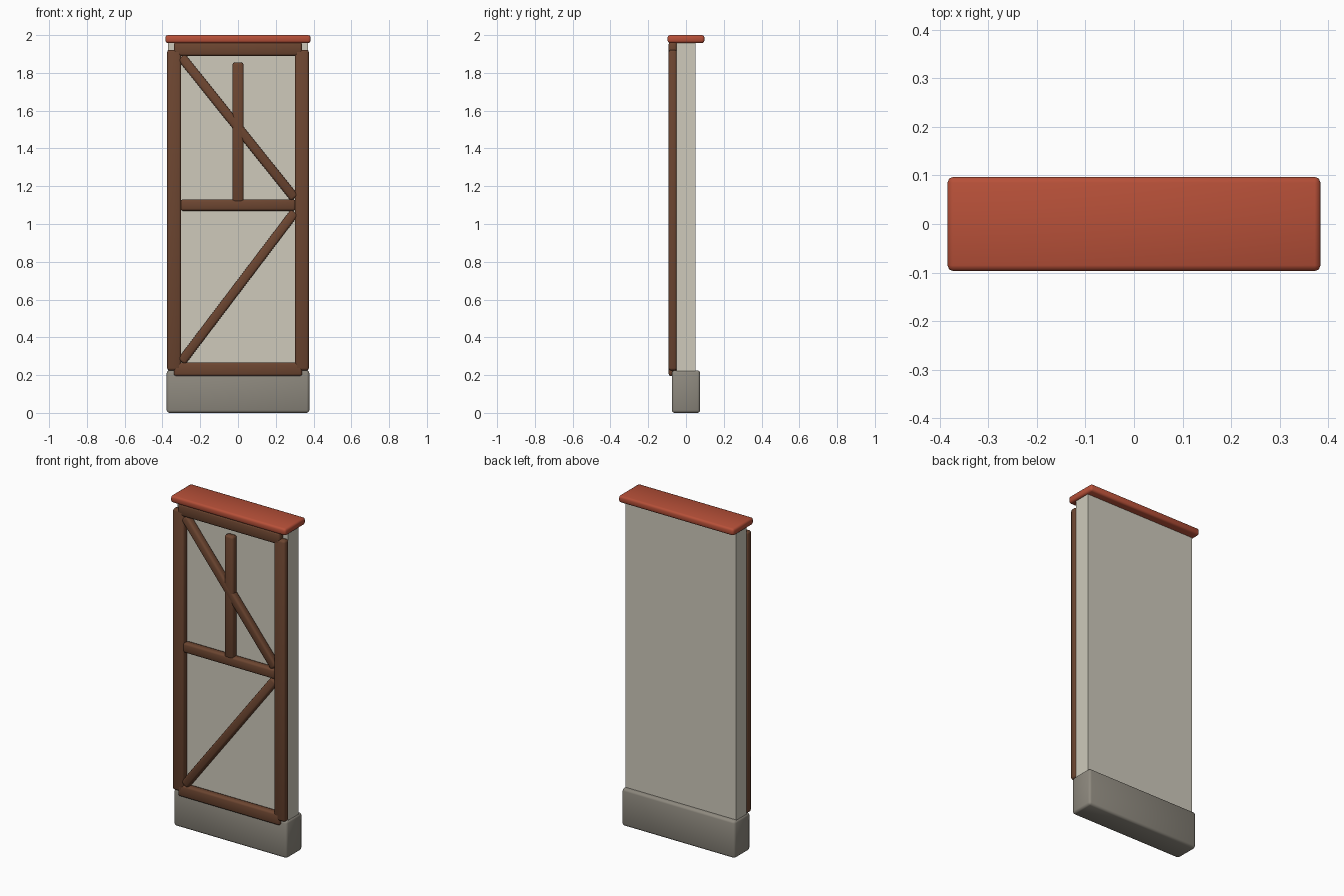
import bpy
from math import atan2, hypot
from mathutils import Vector

cube = bpy.data.objects.get("Cube")
if cube:
    bpy.data.objects.remove(cube, do_unlink=True)


def material(name, rgb):
    mat = bpy.data.materials.new(name)
    mat.use_nodes = True
    mat.diffuse_color = (*rgb, 1)
    mat.node_tree.nodes["Principled BSDF"].inputs["Base Color"].default_value = (*rgb, 1)
    return mat


PLASTER = material("plaster", (0.62, 0.59, 0.50))
STONE = material("grey stone", (0.27, 0.25, 0.21))
WOOD = material("brown wood", (0.15, 0.06, 0.03))
TILE = material("red tile", (0.47, 0.08, 0.04))


def block(name, size, centre, mat, bevel=0.0, turn=0.0):
    """Box of a given size, turned about y, with optional soft edges."""
    bpy.ops.mesh.primitive_cube_add(size=1, location=centre)
    obj = bpy.context.object
    obj.name = name
    obj.data.transform(obj.matrix_world.Diagonal(Vector((*size, 1))))
    obj.rotation_euler.y = turn
    obj.data.materials.append(mat)
    if bevel:
        mod = obj.modifiers.new("soft edges", "BEVEL")
        mod.width = bevel
        mod.segments = 2
        bpy.ops.object.shade_smooth()
    return obj


def beam(name, start, end, width):
    """Timber between two (x, z) points on the front of the wall."""
    dx, dz = end[0] - start[0], end[1] - start[1]
    centre = ((start[0] + end[0]) / 2, -0.07, (start[1] + end[1]) / 2)
    return block(name, (hypot(dx, dz), 0.044, width), centre, WOOD, 0.012, -atan2(dz, dx))


# Wall, plinth and coping
block("wall_panel", (0.74, 0.1, 1.77), (0, 0, 1.085), PLASTER)
block("plinth", (0.755, 0.15, 0.225), (0, 0, 0.1125), STONE, 0.014)
block("coping", (0.768, 0.194, 0.042), (0, 0, 1.979), TILE, 0.012)

# Posts at both sides
for side, x in (("left", 0.338), ("right", -0.338)):
    beam(side + "_post", (x, 0.225), (x, 1.922), 0.074)

# Horizontal rails
beam("top_rail", (-0.34, 1.926), (0.34, 1.926), 0.072)
beam("middle_rail", (-0.305, 1.1), (0.305, 1.1), 0.06)
beam("bottom_rail", (-0.34, 0.231), (0.34, 0.231), 0.072)

# Upright stud and diagonal braces
beam("stud", (0, 1.115), (0, 1.855), 0.06)
beam("upper_brace", (-0.3, 1.885), (0.3, 1.137), 0.05)
beam("lower_brace", (-0.3, 0.27), (0.3, 1.062), 0.05)
